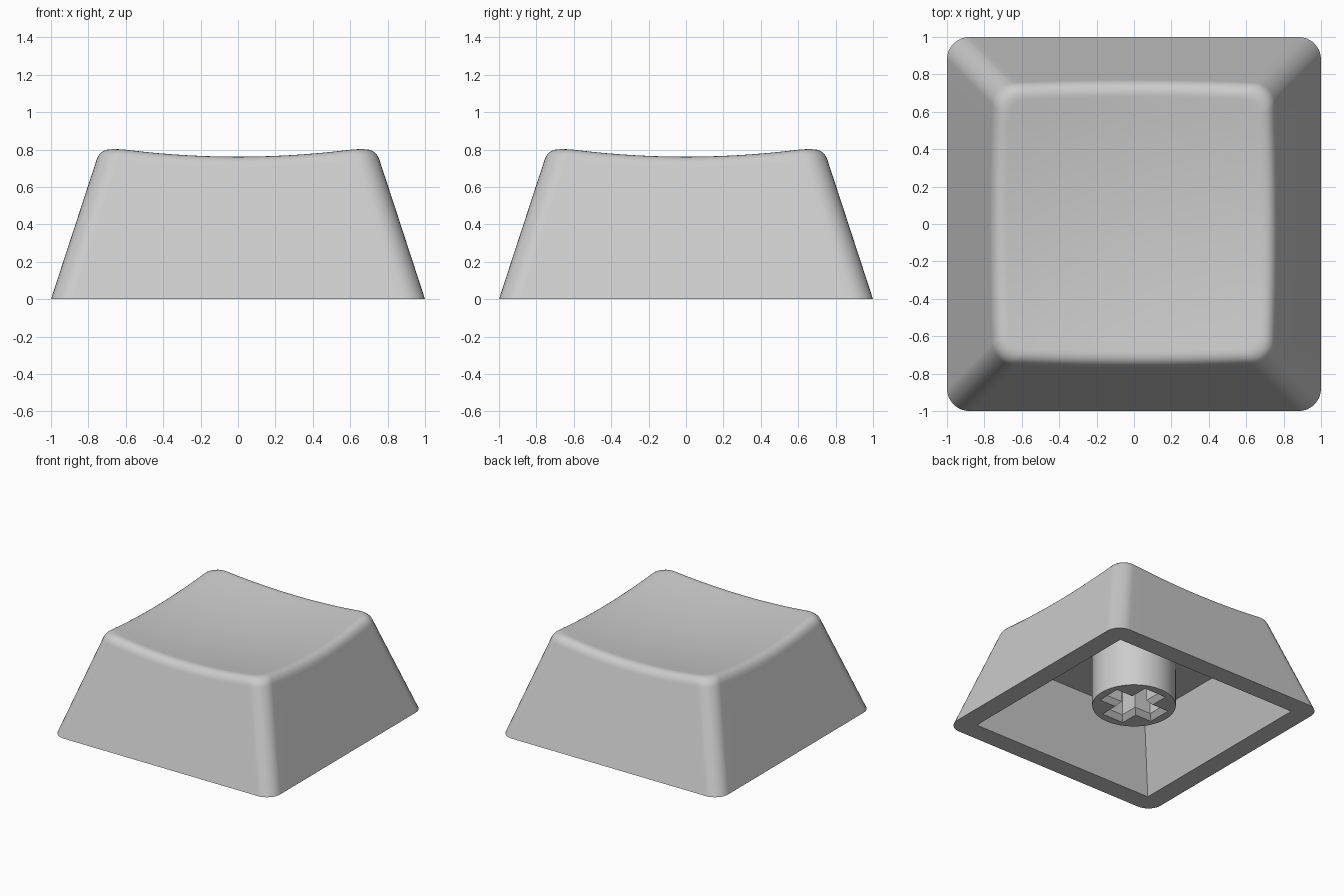
import bpy, bmesh, math
from mathutils import Vector

if "Cube" in bpy.data.objects:
    bpy.data.objects.remove(bpy.data.objects["Cube"])

BOTTOM, TAPER, RADIUS = 1.0, 0.327, 0.12     # outer half width, side slope, corner radius
CEILING, INNER, INNER_TAPER = 0.53, 0.84, 0.355   # cavity height, opening half width, slope
FILLET = 0.068
CORNER_SEGS, SIDE_SEGS, FILLET_SEGS = 8, 14, 7

grey = bpy.data.materials.new("plain_grey")
grey.diffuse_color = (0.6, 0.6, 0.6, 1)
grey.use_nodes = True
grey.node_tree.nodes["Principled BSDF"].inputs["Base Color"].default_value = grey.diffuse_color


def outline(half, radius):
    """Points round a square with rounded corners, always the same count."""
    pts, c = [], half - radius
    for k in range(4):
        mid = math.pi / 4 + k * math.pi / 2
        sx, sy = math.copysign(c, math.cos(mid)), math.copysign(c, math.sin(mid))
        for i in range(CORNER_SEGS + 1):
            a = k * math.pi / 2 + i / CORNER_SEGS * math.pi / 2
            pts.append(Vector((sx + radius * math.cos(a), sy + radius * math.sin(a), 0)))
        end = pts[-1]
        nxt = Vector((-sy, sx, 0)) + radius * Vector((math.cos(a), math.sin(a), 0))
        pts += [end.lerp(nxt, i / SIDE_SEGS) for i in range(1, SIDE_SEGS)]
    return pts


def dish(p):
    return 0.710 + 0.109 * (p.x ** 2 + p.y ** 2)


def side_point(i, z):
    p = outline(BOTTOM - TAPER * z, RADIUS)[i]
    p.z = z
    return p


def finish(bm, name):
    bmesh.ops.remove_doubles(bm, verts=bm.verts, dist=1e-5)
    bmesh.ops.recalc_face_normals(bm, faces=bm.faces)
    mesh = bpy.data.meshes.new(name)
    bm.to_mesh(mesh)
    bm.free()
    mesh.materials.append(grey)
    ob = bpy.data.objects.new(name, mesh)
    bpy.context.collection.objects.link(ob)
    bpy.ops.object.select_all(action='DESELECT')
    ob.select_set(True)
    bpy.context.view_layer.objects.active = ob
    bpy.ops.object.shade_smooth_by_angle(angle=math.radians(30))
    # keep the large flat sides evenly shaded
    ob.modifiers.new("flat_sides", 'WEIGHTED_NORMAL').keep_sharp = True


# Hollow cap: cavity, bottom rim, sloped sides, rounded top edge, dished top
def level(half, radius, z):
    return [p + Vector((0, 0, z)) for p in outline(half, radius)]


rings = [level(INNER - INNER_TAPER * CEILING, 0, CEILING),
         level(INNER, 0, 0),
         level(BOTTOM, RADIUS, 0)]
fillet = [[] for _ in range(FILLET_SEGS + 1)]
for i in range(len(rings[0])):
    z = 0.78
    for _ in range(6):                       # height where side meets dish
        z = dish(side_point(i, z))
    edge = side_point(i, z)
    low = side_point(i, z - FILLET)
    top = outline(BOTTOM - TAPER * z - FILLET, RADIUS - 0.03)[i]
    top.z = dish(top)
    for j in range(FILLET_SEGS + 1):
        t = j / FILLET_SEGS
        fillet[j].append(low * (1 - t) ** 2 + edge * 2 * t * (1 - t) + top * t * t)
rings += fillet
for s in (0.9, 0.78, 0.65, 0.52, 0.39, 0.26, 0.13):
    ring = [Vector((p.x * s, p.y * s, 0)) for p in fillet[-1]]
    for p in ring:
        p.z = dish(p)
    rings.append(ring)

bm = bmesh.new()
loops = [[bm.verts.new(p) for p in r] for r in rings]
n = len(loops[0])
for a, b in zip(loops, loops[1:]):
    for i in range(n):
        bm.faces.new((a[i], a[(i + 1) % n], b[(i + 1) % n], b[i]))
bm.faces.new(loops[0])
centre = bm.verts.new((0, 0, dish(Vector((0, 0, 0)))))
for i in range(n):
    bm.faces.new((loops[-1][i], loops[-1][(i + 1) % n], centre))
finish(bm, "key_cap_shell")


# Round stem under the cap with a cross-shaped socket, chamfered at its mouth
STEM_R, STEM_Z, CHAMFER = 0.315, 0.11, 0.04


def cross(arm, w):
    pts = []
    for c, s in ((1, 0), (0, 1), (-1, 0), (0, -1)):
        pts += [(x * c - y * s, x * s + y * c) for x, y in ((arm, -w), (arm, w), (w, w))]
    return pts


def add_loop(bm, pts, z):
    return [bm.verts.new((x, y, z)) for x, y in pts]


def bridge(bm, a, b):
    for i in range(len(a)):
        bm.faces.new((a[i - 1], a[i], b[i], b[i - 1]))


circle = [(STEM_R * math.cos(a), STEM_R * math.sin(a))
          for a in (i * math.tau / 48 for i in range(48))]
bm = bmesh.new()
rim = add_loop(bm, circle, STEM_Z)
mouth = add_loop(bm, cross(0.25, 0.1), STEM_Z)
slot = add_loop(bm, cross(0.215, 0.066), STEM_Z + CHAMFER)
edges = [bm.edges.new((vs[i - 1], vs[i])) for vs in (rim, mouth) for i in range(len(vs))]
bmesh.ops.triangle_fill(bm, edges=edges, use_beauty=True, normal=(0, 0, -1))
bridge(bm, rim, add_loop(bm, circle, CEILING))
bridge(bm, mouth, slot)
bridge(bm, slot, add_loop(bm, cross(0.215, 0.066), CEILING))
finish(bm, "stem")
